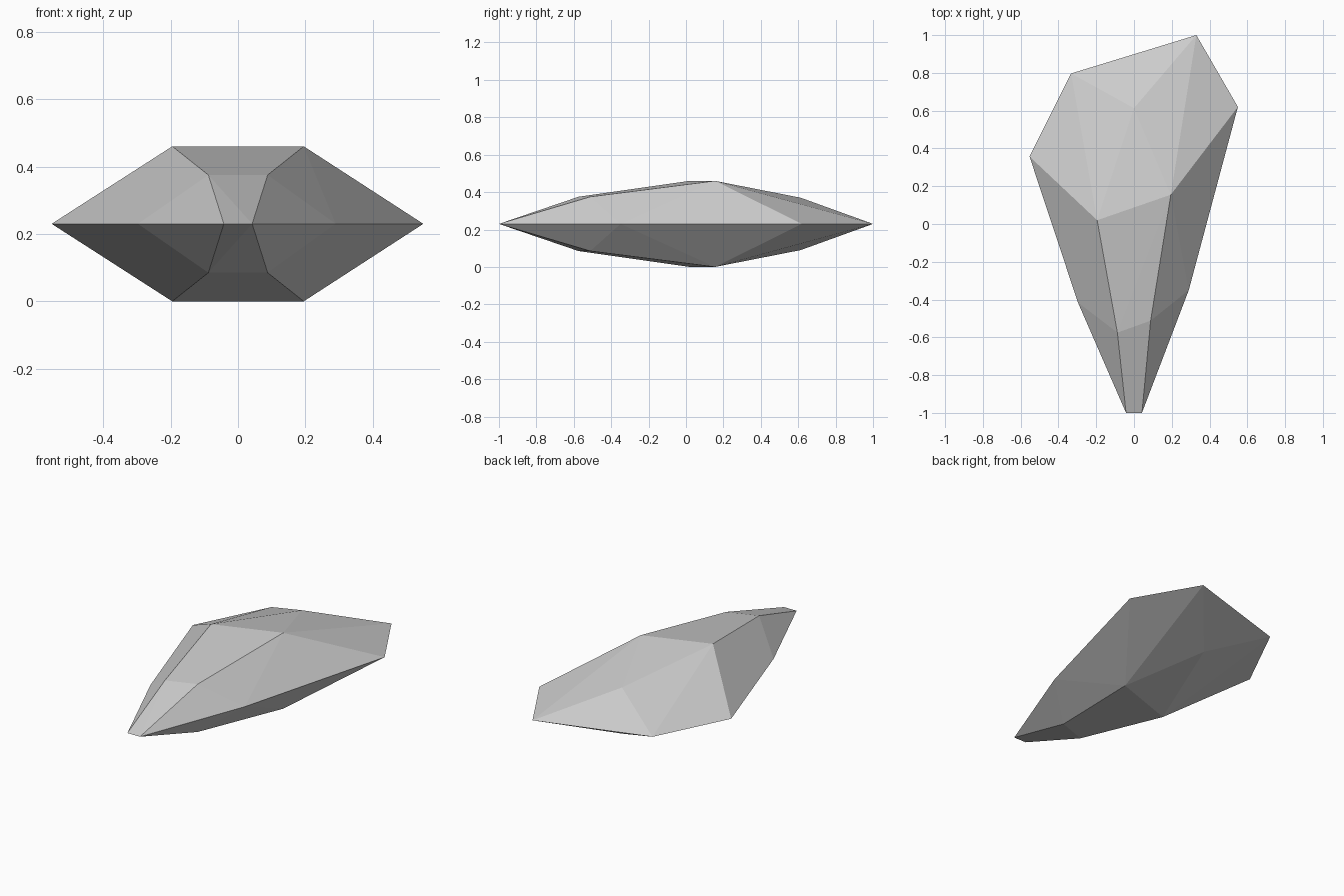
import bpy, bmesh

cube = bpy.data.objects.get("Cube")
if cube:
    bpy.data.objects.remove(cube, do_unlink=True)

MID = 0.23   # height of the sharp outer rim

# Plain grey stone
stone = bpy.data.materials.new("grey stone")
stone.use_nodes = True
grey = (0.6, 0.6, 0.6, 1)
stone.diffuse_color = grey
stone.node_tree.nodes["Principled BSDF"].inputs["Base Color"].default_value = grey

# Rim outline, counter-clockwise from the narrow tip
rim = [(-0.042, -1), (0.042, -1), (0.29, -0.35), (0.55, 0.62),
       (0.33, 1), (-0.333, 0.797), (-0.553, 0.357), (-0.297, -0.415)]

# Crown points with their height above the rim, repeated below it
crown = [(-0.088, -0.575, 0.145), (0.088, -0.512, 0.145),
         (-0.195, 0.02, 0.23), (0.195, 0.155, 0.23), (0, 0.613, 0.14)]

# Faceted shard wrapped around the points
bm = bmesh.new()
for x, y in rim:
    bm.verts.new((x, y, MID))
for x, y, h in crown:
    for side in (1, -1):
        bm.verts.new((x, y, MID + side * h))
bmesh.ops.convex_hull(bm, input=bm.verts[:])
bmesh.ops.recalc_face_normals(bm, faces=bm.faces[:])

mesh = bpy.data.meshes.new("stone_shard")
bm.to_mesh(mesh)
bm.free()
mesh.materials.append(stone)
shard = bpy.data.objects.new("stone_shard", mesh)
bpy.context.collection.objects.link(shard)
